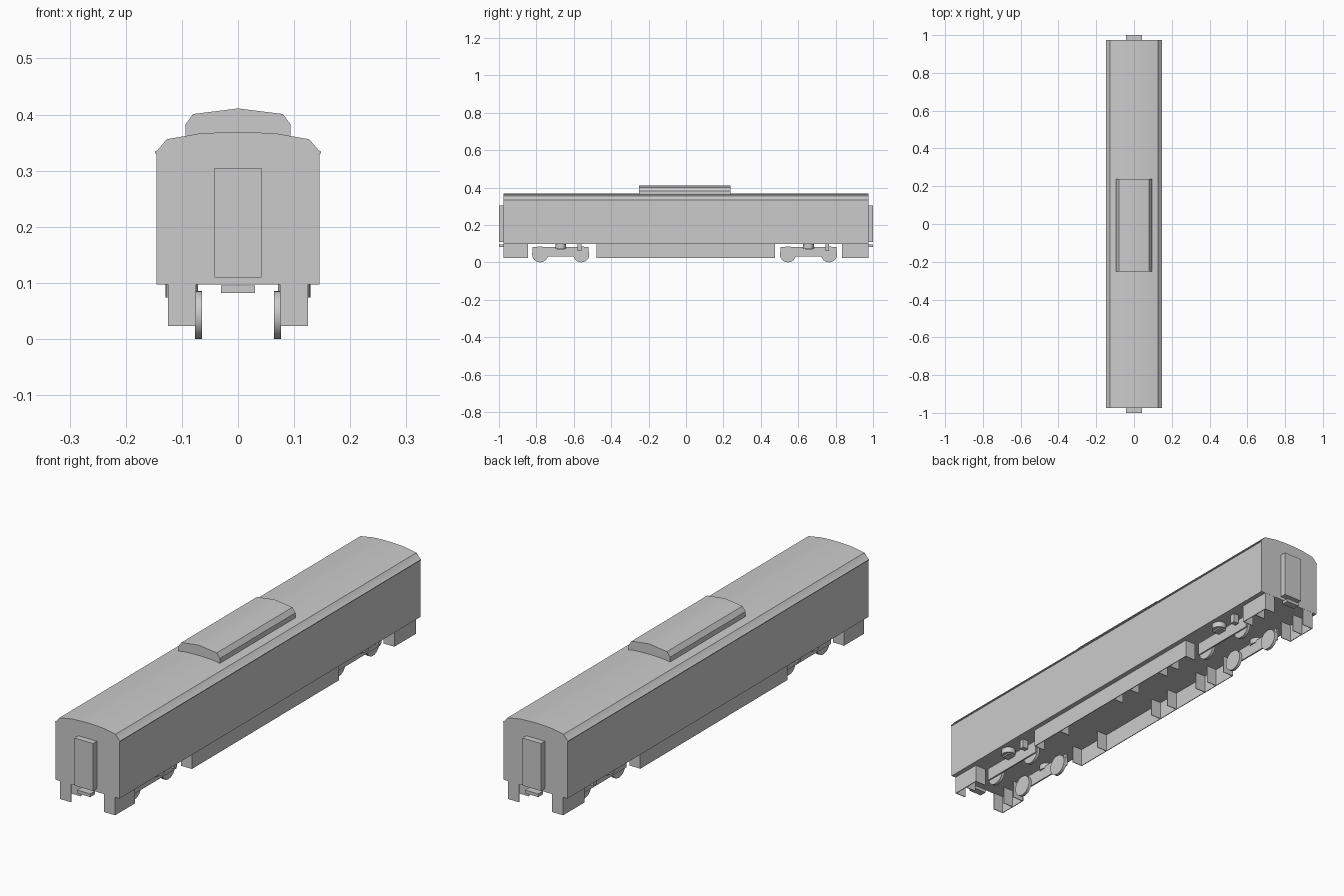
import bpy, math

if "Cube" in bpy.data.objects:
    bpy.data.objects.remove(bpy.data.objects["Cube"])


def mesh_object(name, verts, faces, smooth=None):
    me = bpy.data.meshes.new(name)
    me.from_pydata(verts, [], faces)
    me.update()
    ob = bpy.data.objects.new(name, me)
    bpy.context.collection.objects.link(ob)
    if smooth:
        smooth_by_angle(ob, smooth)
    return ob


def smooth_by_angle(ob, degrees):
    bpy.ops.object.select_all(action='DESELECT')
    ob.select_set(True)
    bpy.context.view_layer.objects.active = ob
    bpy.ops.object.shade_smooth_by_angle(angle=math.radians(degrees))


def box(name, x0, x1, y0, y1, z0, z1):
    v = [(x, y, z) for x in (x0, x1) for y in (y0, y1) for z in (z0, z1)]
    f = [(0, 1, 3, 2), (4, 6, 7, 5), (0, 4, 5, 1), (2, 3, 7, 6), (0, 2, 6, 4), (1, 5, 7, 3)]
    return mesh_object(name, v, f)


def extrude_profile(name, half, y0, y1, smooth):
    """Mirror a right-hand x/z half profile (bottom to top centre) and extrude along y."""
    pts = half + [(-x, z) for x, z in reversed(half) if x > 0]
    n = len(pts)
    v = [(x, y0, z) for x, z in pts] + [(x, y1, z) for x, z in pts]
    f = [(i, i + n, (i + 1) % n + n, (i + 1) % n) for i in range(n)]
    f += [tuple(range(n)), tuple(range(2 * n - 1, n - 1, -1))]
    return mesh_object(name, v, f, smooth)


def cylinder(name, r, depth, loc, axis='Z', sides=24):
    rot = (0, math.pi / 2, 0) if axis == 'X' else (0, 0, 0)
    bpy.ops.mesh.primitive_cylinder_add(vertices=sides, radius=r, depth=depth,
                                        location=loc, rotation=rot)
    ob = bpy.context.object
    ob.name = name
    smooth_by_angle(ob, 35)
    return ob


def both_sides(ob):
    """Mirror a part across x = 0 (origin independent)."""
    bpy.ops.object.select_all(action='DESELECT')
    ob.select_set(True)
    bpy.context.view_layer.objects.active = ob
    bpy.ops.object.transform_apply(location=True, rotation=True, scale=True)
    ob.modifiers.new("Mirror", 'MIRROR')
    return ob


# Carriage body with eave lip and curved roof
extrude_profile("carriage_body",
                [(0.145, 0.097), (0.145, 0.330), (0.148, 0.331), (0.148, 0.334),
                 (0.144, 0.336), (0.127, 0.356), (0.07, 0.366), (0.035, 0.368), (0, 0.369)],
                -0.975, 0.975, 30)

# Roof equipment pod
extrude_profile("roof_pod",
                [(0.094, 0.355), (0.094, 0.382), (0.080, 0.401), (0.04, 0.406), (0, 0.411)],
                -0.252, 0.238, 30)

# Gangways and coupler plates at both ends
for s, label in ((-1, "front"), (1, "rear")):
    ys = sorted((s * 0.97, s * 1.0))
    box(label + "_gangway", -0.042, 0.042, *ys, 0.11, 0.305)
    box(label + "_coupler_plate", -0.03, 0.03, *ys, 0.082, 0.095)

# Side skirts: thin sheets with cross partitions behind them
T = 0.003
sections = {
    "front_skirt": (-0.975, -0.845, (-0.973, -0.91, -0.848)),
    "centre_skirt": (-0.478, 0.475, (-0.476, -0.32, 0.02, 0.12, 0.30, 0.37, 0.473)),
    "rear_skirt": (0.835, 0.975, (0.837, 0.91, 0.973)),
}
for name, (y0, y1, parts) in sections.items():
    both_sides(box(name, 0.125 - T, 0.125, y0, y1, 0.023, 0.097))
    for y in parts:
        both_sides(box(name + "_partition", 0.075, 0.125 - T, y - T / 2, y + T / 2, 0.023, 0.097))

# Bogies: side frames, wheels, air springs and hangers
for label, yc in (("front", -0.67), ("rear", 0.655)):
    both_sides(box(label + "_bogie_frame", 0.078, 0.084, yc - 0.15, yc + 0.15, 0.030, 0.083))
    both_sides(cylinder(label + "_air_spring", 0.029, 0.025, (0.10, yc, 0.0865)))
    both_sides(box(label + "_bogie_bracket", 0.078, 0.115, yc - 0.02, yc + 0.02, 0.068, 0.075))
    both_sides(box(label + "_hanger", 0.09, 0.115, yc + 0.09, yc + 0.11, 0.060, 0.097))
    for dy in (-0.11, 0.11):
        both_sides(cylinder(label + "_wheel", 0.043, 0.013, (0.0705, yc + dy, 0.043), 'X'))
